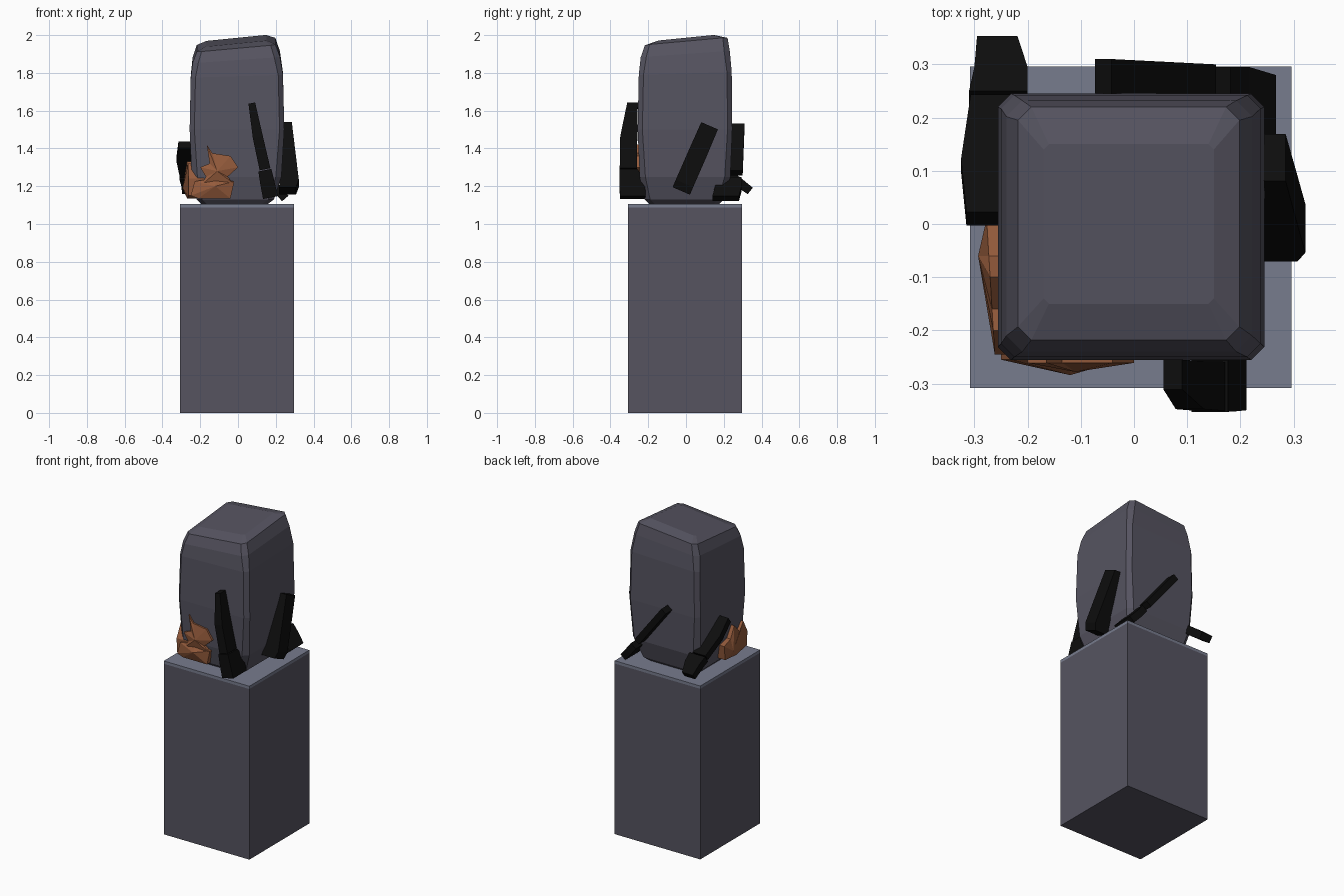
import bpy, bmesh
from mathutils import Vector

if "Cube" in bpy.data.objects:
    bpy.data.objects.remove(bpy.data.objects["Cube"])


def material(name, rgb):
    m = bpy.data.materials.new(name)
    m.diffuse_color = (*rgb, 1)
    m.use_nodes = True
    m.node_tree.nodes["Principled BSDF"].inputs["Base Color"].default_value = m.diffuse_color
    return m


STONE = material("dark stone", (0.092, 0.088, 0.118))
PALE = material("pale stone", (0.185, 0.20, 0.27))
BLACK = material("black", (0.004, 0.004, 0.004))
RUST = material("rust orange", (0.30, 0.105, 0.045))


def finish(name, bm, mat):
    bmesh.ops.recalc_face_normals(bm, faces=bm.faces)
    me = bpy.data.meshes.new(name)
    bm.to_mesh(me)
    bm.free()
    me.materials.append(mat)
    ob = bpy.data.objects.new(name, me)
    bpy.context.collection.objects.link(ob)
    return ob


def loft(name, rings, mat):
    bm = bmesh.new()
    loops = [[bm.verts.new(p) for p in r] for r in rings]
    n = len(loops[0])
    for a, b in zip(loops, loops[1:]):
        for i in range(n):
            j = (i + 1) % n
            bm.faces.new((a[i], a[j], b[j], b[i]))
    bm.faces.new(loops[0])
    bm.faces.new(loops[-1])
    return finish(name, bm, mat)


def box(name, x0, x1, y0, y1, z0, z1, mat):
    sq = [(x0, y0), (x1, y0), (x1, y1), (x0, y1)]
    return loft(name, [[(x, y, z) for x, y in sq] for z in (z0, z1)], mat)


def slab(name, outward, stations):
    """Tapered bar; station = centre, half width in the face, half width outward."""
    v = Vector(outward)
    axis = Vector(stations[-1][0]) - Vector(stations[0][0])
    u = axis.cross(v).normalized()
    rings = []
    for c, a, b in stations:
        c = Vector(c)
        rings.append([c + u * a * s + v * b * t
                      for s, t in ((-1, -1), (1, -1), (1, 1), (-1, 1))])
    return loft(name, rings, BLACK)


def mound(name, outline, back, rim, peak):
    """Faceted patch: outline extruded from back to rim, raised to a peak."""
    bm = bmesh.new()
    a = [bm.verts.new(back(p)) for p in outline]
    b = [bm.verts.new(rim(p)) for p in outline]
    mid = tuple(sum(p[i] for p in outline) / len(outline) for i in (0, 1))
    tip, base = bm.verts.new(peak), bm.verts.new(back(mid))
    n = len(outline)
    for i in range(n):
        j = (i + 1) % n
        bm.faces.new((a[i], a[j], b[j], b[i]))
        bm.faces.new((b[i], b[j], tip))
        bm.faces.new((a[j], a[i], base))
    return finish(name, bm, RUST)


# pedestal with pale top slab
box("pedestal", -0.308, 0.296, -0.308, 0.296, 0, 1.088, STONE)
box("pedestal_top", -0.308, 0.296, -0.308, 0.296, 1.088, 1.106, PALE)


# standing boulder: chamfered square rings, slanting towards the top
def rock_ring(lo, hi, z, slant, c):
    x0, x1 = lo[0], hi[0]
    y0, y1 = lo[1], hi[1]
    pts = [(x0 + c, y0), (x1 - c, y0), (x1, y0 + c), (x1, y1 - c),
           (x1 - c, y1), (x0 + c, y1), (x0, y1 - c), (x0, y0 + c)]
    return [(x, y, z + slant * (x + y)) for x, y in pts]


loft("boulder", [
    rock_ring((-0.19, -0.19), (0.15, 0.17), 1.10, 0, 0.03),
    rock_ring((-0.22, -0.22), (0.19, 0.20), 1.13, 0, 0.03),
    rock_ring((-0.245, -0.245), (0.23, 0.235), 1.25, 0, 0.03),
    rock_ring((-0.256, -0.256), (0.245, 0.245), 1.50, 0, 0.025),
    rock_ring((-0.25, -0.25), (0.238, 0.242), 1.79, 0.03, 0.025),
    rock_ring((-0.24, -0.24), (0.222, 0.232), 1.885, 0.07, 0.03),
    rock_ring((-0.218, -0.218), (0.198, 0.22), 1.95, 0.09, 0.025),
    rock_ring((-0.17, -0.15), (0.15, 0.15), 1.971, 0.10, 0.01),
], STONE)

# black bars leaning against each side
slab("front_bar", (0, -1, 0), [
    ((0.073, -0.283, 1.64), 0.018, 0.028),
    ((0.105, -0.303, 1.46), 0.027, 0.045),
    ((0.143, -0.305, 1.29), 0.029, 0.046)])
slab("front_bar_foot", (0, -1, 0), [
    ((0.142, -0.305, 1.285), 0.035, 0.048),
    ((0.155, -0.285, 1.22), 0.038, 0.067),
    ((0.172, -0.282, 1.14), 0.040, 0.068)])
slab("right_bar", (1, 0, 0), [
    ((0.255, 0.125, 1.52), 0.048, 0.03),
    ((0.268, 0.06, 1.37), 0.05, 0.035),
    ((0.272, -0.008, 1.215), 0.05, 0.05),
    ((0.262, -0.025, 1.175), 0.05, 0.045)])
slab("back_bar", (0, 1, 0), [
    ((-0.058, 0.27, 1.52), 0.02, 0.04),
    ((0.138, 0.258, 1.27), 0.02, 0.042)])
slab("back_bar_foot", (0, 1, 0), [
    ((0.165, 0.245, 1.235), 0.022, 0.05),
    ((0.20, 0.225, 1.19), 0.022, 0.07),
    ((0.25, 0.21, 1.135), 0.022, 0.07)])
slab("left_bar", (1, 0, 0), [
    ((-0.28, 0.01, 1.42), 0.022, 0.035),
    ((-0.28, 0.11, 1.345), 0.022, 0.045),
    ((-0.262, 0.23, 1.26), 0.022, 0.045)])
slab("left_bar_foot", (1, 0, 0), [
    ((-0.255, 0.235, 1.255), 0.025, 0.055),
    ((-0.25, 0.28, 1.22), 0.025, 0.05),
    ((-0.257, 0.34, 1.175), 0.022, 0.038)])

# rusty growth on the front left corner
flame = [(-0.165, 1.42), (-0.135, 1.375), (-0.04, 1.36), (0, 1.30),
         (-0.055, 1.25), (-0.03, 1.22), (-0.20, 1.20), (-0.17, 1.25),
         (-0.20, 1.30), (-0.15, 1.32)]
mound("front_growth", flame, lambda p: (p[0], -0.21, p[1]),
      lambda p: (p[0], -0.261, p[1]), (-0.11, -0.278, 1.28))
lip = [(-0.25, 1.15), (-0.21, 1.135), (-0.04, 1.135), (-0.02, 1.225),
       (-0.12, 1.245), (-0.23, 1.225)]
mound("front_growth_lip", lip, lambda p: (p[0], -0.18, p[1]),
      lambda p: (p[0], -0.255, p[1]), (-0.12, -0.284, 1.20))
side = [(-0.24, 1.15), (-0.12, 1.135), (0.0, 1.15), (0.01, 1.24),
        (-0.06, 1.26), (-0.10, 1.33), (-0.16, 1.27), (-0.20, 1.32),
        (-0.245, 1.24)]
mound("side_growth", side, lambda p: (-0.18, p[0], p[1]),
      lambda p: (-0.262 - 0.06 * (p[0] + 0.24), p[0], p[1]), (-0.293, -0.06, 1.19))
